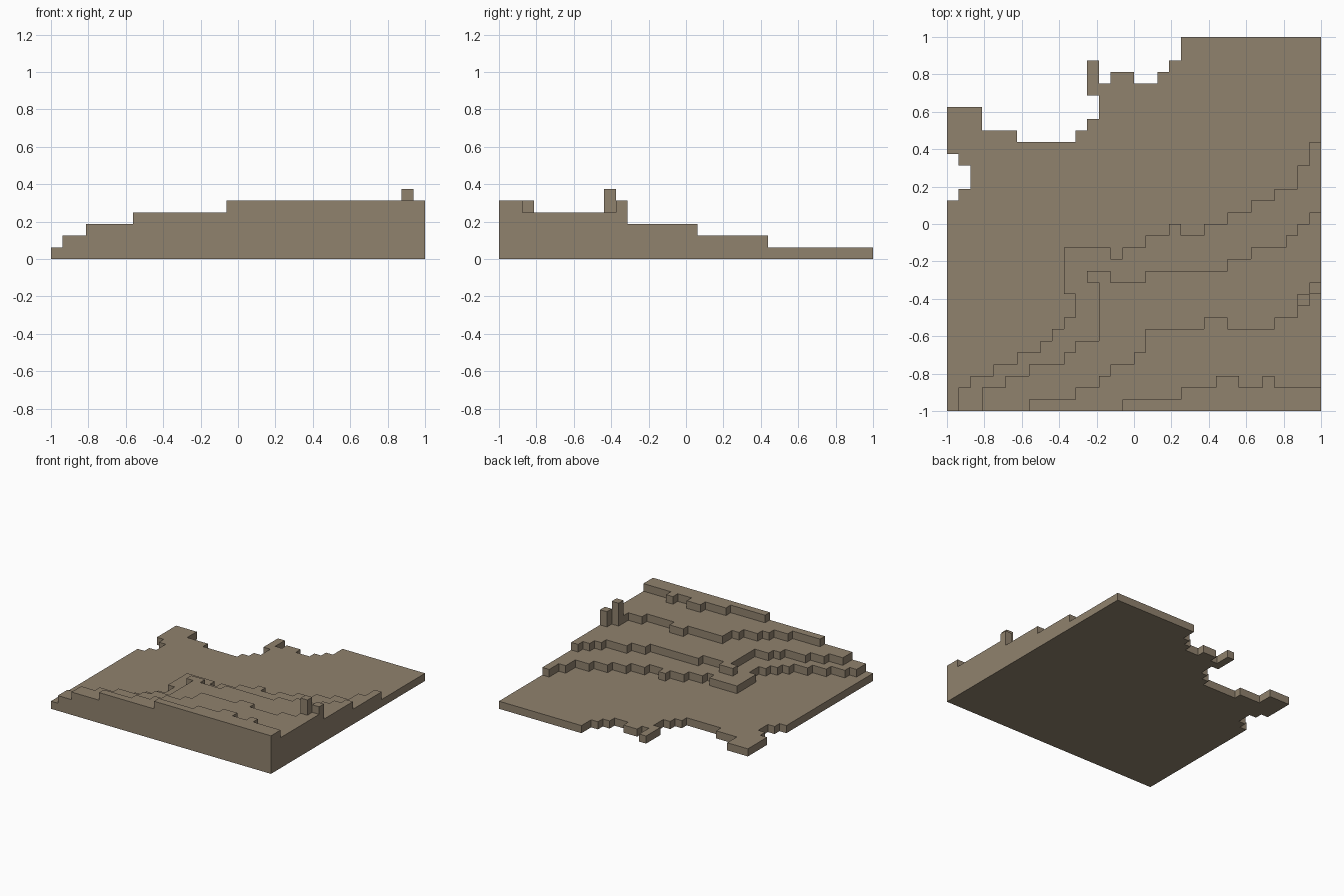
import bpy
import bmesh
from math import radians
from mathutils import Vector

GRID = 32            # cells along each side
CELL = 2 / GRID

# Back edge of each terrace, walked from the right edge to the left one:
# alternately the row reached and the column reached, in cells.
TERRACES = [
    # ground slab with its ragged rear border
    [32, 20, 30, 19, 29, 18, 28, 16, 29, 14, 28, 13, 30, 12, 27, 13, 25, 12,
     24, 11, 23, 6, 24, 3, 26, 0, 22, 1, 21, 2, 19, 1, 18, 0],
    # second step
    [23, 31, 21, 30, 19, 28, 18, 26, 17, 24, 16, 22, 15, 20, 16, 19, 15, 17,
     14, 15, 13, 14, 14, 10, 10, 11, 8, 10, 7, 9, 6, 8, 5, 6, 4, 4, 3, 2, 2, 1],
    # third step
    [17, 31, 16, 30, 15, 29, 14, 26, 13, 24, 12, 17, 11, 14, 12, 12, 11, 13,
     6, 11, 5, 10, 4, 7, 3, 5, 2, 3],
    # fourth step
    [11, 31, 10, 30, 8, 28, 7, 24, 8, 22, 7, 17, 5, 16, 4, 14, 3, 13, 2, 11, 1, 7],
    # top step
    [2, 28, 3, 27, 2, 25, 3, 23, 2, 20, 1, 15],
]
# Single-cell pillars and their heights in cells
PILLARS = {(30, 9): 6, (31, 10): 5}


def terrace_cells(edge):
    """Fill the outline by flipping every cell left of each upright edge."""
    cells, column, row = set(), GRID, 0
    for next_row, next_column in zip(edge[::2] + [0], edge[1::2] + [0]):
        low, high = sorted((row, next_row))
        cells ^= {(i, j) for i in range(column) for j in range(low, high)}
        column, row = next_column, next_row
    return cells


def make_material(name, colour):
    mat = bpy.data.materials.new(name)
    mat.use_nodes = True
    mat.diffuse_color = colour
    mat.node_tree.nodes["Principled BSDF"].inputs["Base Color"].default_value = colour
    return mat


def build_blocks(name, solid, mat):
    """Make the outer skin of a set of unit blocks as one clean mesh."""
    bm = bmesh.new()
    corners = {}

    def corner(p):
        key = tuple(round(c) for c in p)
        if key not in corners:
            corners[key] = bm.verts.new(Vector(key) * CELL - Vector((1, 1, 0)))
        return corners[key]

    axes = [Vector((1, 0, 0)), Vector((0, 1, 0)), Vector((0, 0, 1))]
    for block in solid:
        middle = Vector(block) + Vector((1, 1, 1)) / 2
        for a in range(3):
            u, v = axes[(a + 1) % 3] / 2, axes[(a + 2) % 3] / 2
            for sign in (1, -1):
                neighbour = list(block)
                neighbour[a] += sign
                if tuple(neighbour) in solid:
                    continue
                centre = middle + axes[a] * sign / 2
                ring = [centre - u - v, centre + u - v, centre + u + v, centre - u + v]
                bm.faces.new([corner(p) for p in ring[::sign]])

    # join the flat unit squares into large faces
    bmesh.ops.dissolve_limit(bm, angle_limit=radians(1), verts=bm.verts[:],
                             edges=bm.edges[:])
    mesh = bpy.data.meshes.new(name)
    bm.to_mesh(mesh)
    bm.free()
    mesh.materials.append(mat)
    obj = bpy.data.objects.new(name, mesh)
    bpy.context.collection.objects.link(obj)
    return obj


default = bpy.data.objects.get("Cube")
if default:
    bpy.data.objects.remove(default, do_unlink=True)

# Terraces stacked one cell high each, then the two pillars
blocks = {(i, j, level) for level, edge in enumerate(TERRACES)
          for i, j in terrace_cells(edge)}
blocks |= {(i, j, k) for (i, j), height in PILLARS.items() for k in range(height)}

earth = make_material("earth_brown", (0.28, 0.223, 0.155, 1))
build_blocks("terraced_ground", blocks, earth)
